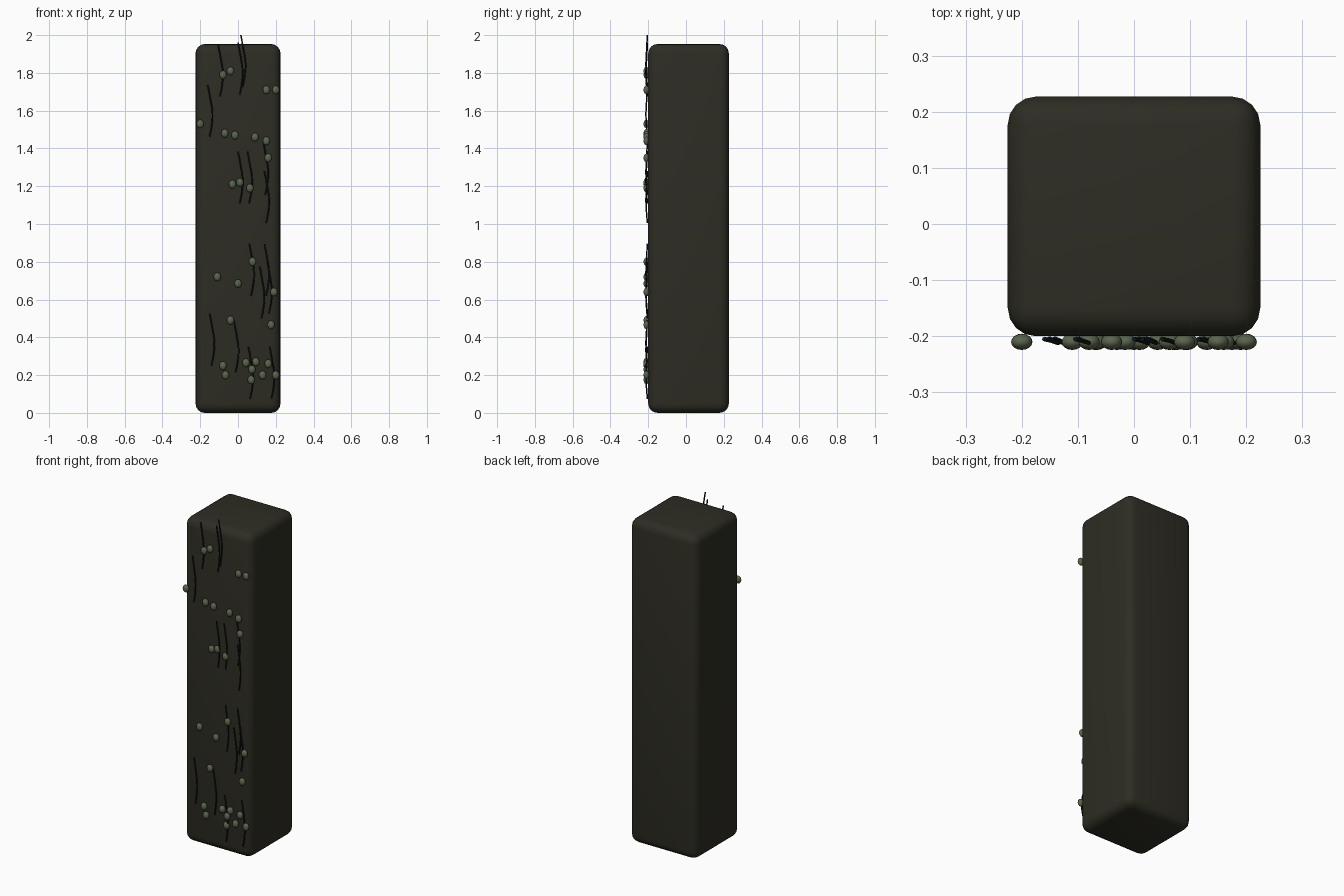
import bpy
import bmesh
from mathutils import Matrix, Vector

default_cube = bpy.data.objects.get("Cube")
if default_cube:
    bpy.data.objects.remove(default_cube, do_unlink=True)


def make_material(name, color):
    mat = bpy.data.materials.new(name)
    mat.use_nodes = True
    mat.diffuse_color = (*color, 1)
    shader = mat.node_tree.nodes["Principled BSDF"]
    shader.inputs["Base Color"].default_value = (*color, 1)
    shader.inputs["Roughness"].default_value = 0.9
    return mat


def add_object(name, data, mat):
    obj = bpy.data.objects.new(name, data)
    bpy.context.collection.objects.link(obj)
    data.materials.append(mat)
    return obj


bark = make_material("dark olive brown", (0.027, 0.026, 0.017))
moss = make_material("moss green", (0.105, 0.13, 0.075))
soot = make_material("blue black", (0.006, 0.009, 0.01))

# Pillar: a tall block with rounded edges
bm = bmesh.new()
bmesh.ops.create_cube(bm, size=1)
bmesh.ops.scale(bm, vec=(0.45, 0.427, 1.953), verts=bm.verts)
bmesh.ops.translate(bm, vec=(0, 0.0135, 0.9765), verts=bm.verts)
bmesh.ops.bevel(bm, geom=bm.edges[:], offset=0.05, segments=4,
                profile=0.5, affect='EDGES')
mesh = bpy.data.meshes.new("pillar")
bm.to_mesh(mesh)
bm.free()
pillar = add_object("pillar", mesh, bark)

# Moss buds: squashed balls scattered over the front, as (x, z)
BUDS = [(-.08, 1.79), (-.04, 1.81), (.15, 1.71), (.2, 1.71), (-.2, 1.53),
        (-.07, 1.48), (-.016, 1.47), (.09, 1.46), (.15, 1.44), (.16, 1.35),
        (-.03, 1.21), (.01, 1.22), (.063, 1.19), (.077, .8), (-.11, .72),
        (0, .685), (.19, .64), (-.04, .49), (.175, .466), (-.08, .25),
        (-.066, .2), (.042, .265), (.095, .27), (.074, .23), (.07, .175),
        (.13, .2), (.16, .26), (.2, .2)]
bm = bmesh.new()
for x, z in BUDS:
    place = Matrix.Translation((x, -0.21, z))
    squash = Matrix.Diagonal((0.019, 0.0145, 0.0225, 1))
    bmesh.ops.create_uvsphere(bm, u_segments=16, v_segments=10, radius=1,
                              matrix=place @ squash)
mesh = bpy.data.meshes.new("moss_buds")
bm.to_mesh(mesh)
bm.free()
buds = add_object("moss_buds", mesh, moss)

# Hanging strands: thin wavy tubes, each placed by its top end (x, z)
STRANDS = [(-.105, 1.95), (.015, 2), (0, 1.96), (-.16, 1.735), (0, 1.385),
           (.05, 1.385), (.135, 1.43), (.14, 1.28), (.06, .895), (.14, .895),
           (.115, .775), (.155, .8), (-.15, .525), (-.022, .49),
           (.055, .35), (.168, .35)]
WAVE = [(0, -0.205, 0), (0.013, -0.208, -0.07), (0.025, -0.212, -0.15),
        (0.02, -0.209, -0.22), (0.009, -0.204, -0.275)]
curve = bpy.data.curves.new("hanging_strands", 'CURVE')
curve.dimensions = '3D'
curve.bevel_depth = 0.004
curve.bevel_resolution = 1
curve.resolution_u = 4
curve.use_fill_caps = True
for x, z in STRANDS:
    spline = curve.splines.new('BEZIER')
    spline.bezier_points.add(len(WAVE) - 1)
    for point, offset in zip(spline.bezier_points, WAVE):
        point.co = Vector(offset) + Vector((x, 0, z))
        point.handle_left_type = point.handle_right_type = 'AUTO'
add_object("hanging_strands", curve, soot)

# Smooth shading on the rounded parts
for obj in (pillar, buds):
    bpy.ops.object.select_all(action='DESELECT')
    obj.select_set(True)
    bpy.context.view_layer.objects.active = obj
    bpy.ops.object.shade_smooth_by_angle()
